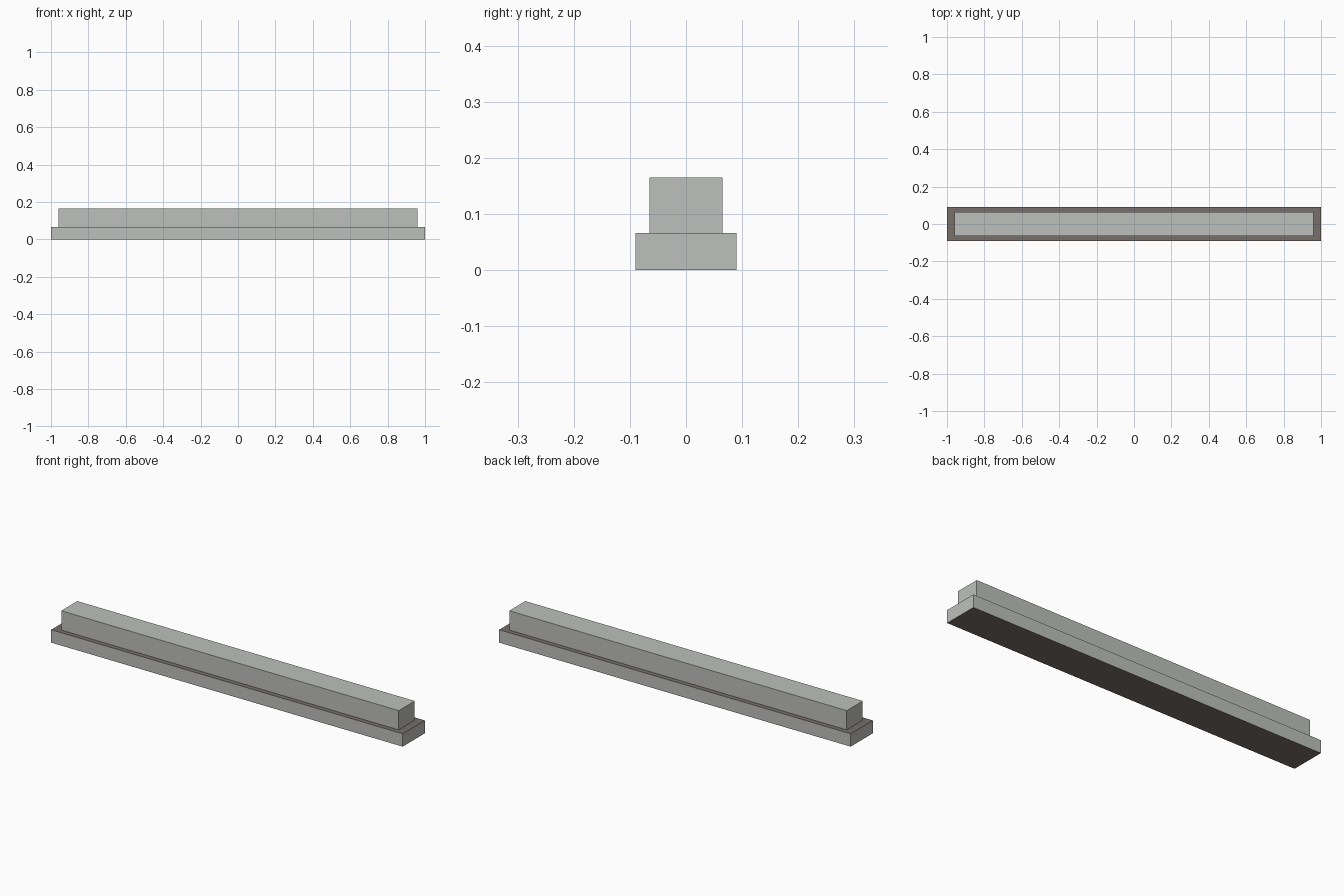
import bpy, bmesh

if "Cube" in bpy.data.objects:
    bpy.data.objects.remove(bpy.data.objects["Cube"])


def material(name, rgb):
    # sRGB 0-255 to linear
    lin = [((c / 255 + 0.055) / 1.055) ** 2.4 for c in rgb]
    m = bpy.data.materials.new(name)
    m.diffuse_color = (*lin, 1.0)
    m.use_nodes = True
    m.node_tree.nodes["Principled BSDF"].inputs["Base Color"].default_value = m.diffuse_color
    return m


light_grey = material("light_grey", (190, 192, 188))
brown_grey = material("brown_grey", (121, 111, 107))


def box(name, size, z0, mats, rule=lambda f: 0):
    bm = bmesh.new()
    bmesh.ops.create_cube(bm, size=1)
    bmesh.ops.scale(bm, vec=size, verts=bm.verts)
    bmesh.ops.translate(bm, vec=(0, 0, z0 + size[2] / 2), verts=bm.verts)
    bm.normal_update()
    for f in bm.faces:
        f.material_index = rule(f)
    me = bpy.data.meshes.new(name)
    bm.to_mesh(me)
    bm.free()
    for m in mats:
        me.materials.append(m)
    ob = bpy.data.objects.new(name, me)
    bpy.context.collection.objects.link(ob)
    return ob


# Base plinth: light sides, dark ledge and underside
box("base", (2.0, 0.18, 0.066), 0.0, [light_grey, brown_grey],
    lambda f: 1 if abs(f.normal.z) > 0.5 else 0)

# Long bar standing on the base
box("bar", (1.92, 0.13, 0.099), 0.066, [light_grey])
